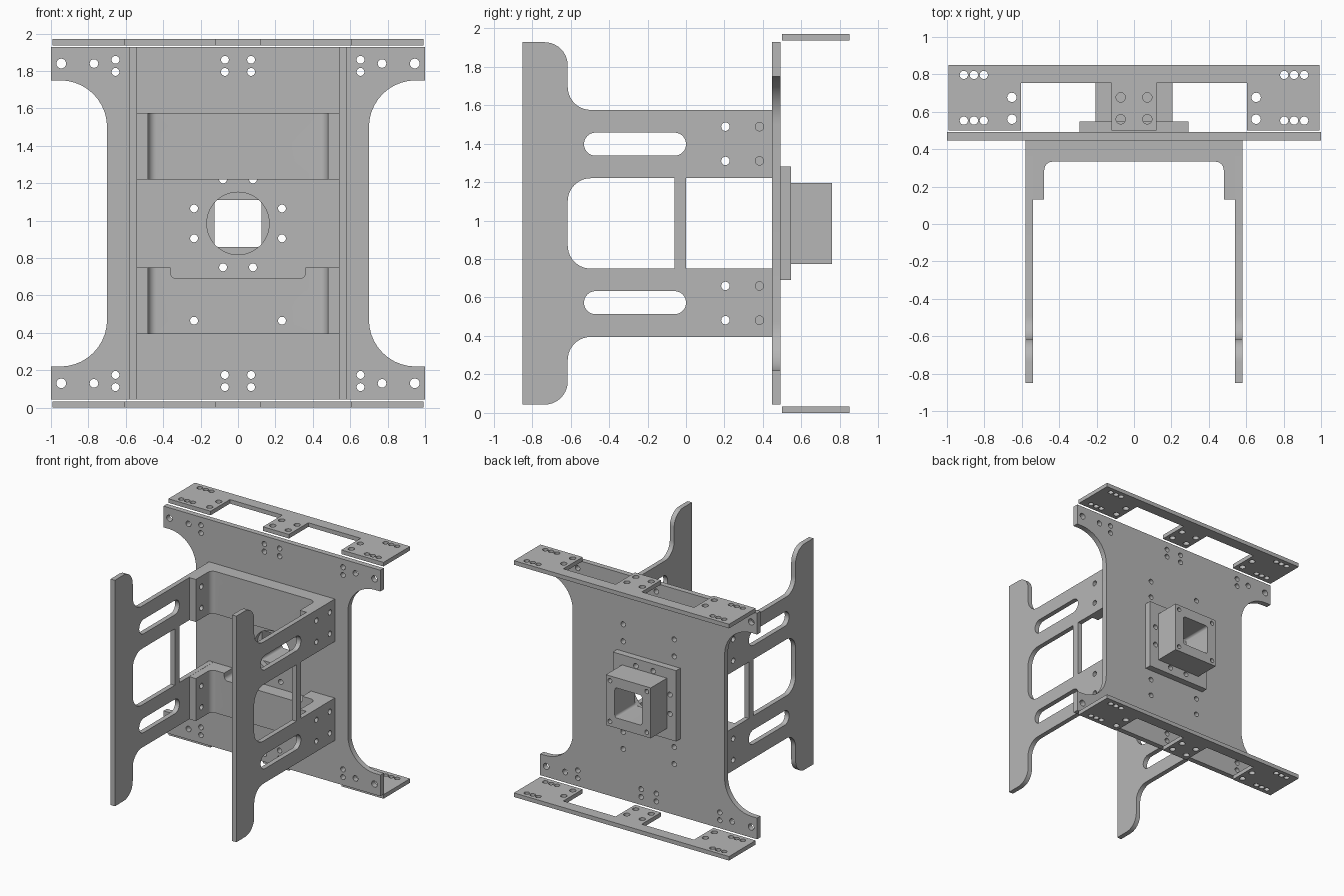
import bpy, bmesh, math
from mathutils import Vector

cube = bpy.data.objects.get("Cube")
if cube:
    bpy.data.objects.remove(cube)

metal = bpy.data.materials.new("plain grey metal")
metal.use_nodes = True
GREY = (0.47, 0.47, 0.47, 1)
metal.diffuse_color = GREY
metal.node_tree.nodes["Principled BSDF"].inputs["Base Color"].default_value = GREY

MID = 0.985                      # height of the horizontal symmetry plane
SIDES = (-1, 1)


def rounded(points, steps=10):
    """Closed outline from (u, v, radius) corners, each corner filleted."""
    out = []
    for i, (u, v, r) in enumerate(points):
        p = Vector((u, v))
        if r == 0:
            out.append(p)
            continue
        a = (Vector(points[i - 1][:2]) - p).normalized()
        b = (Vector(points[(i + 1) % len(points)][:2]) - p).normalized()
        half = a.angle(b) / 2
        centre = p + (a + b).normalized() * r / math.sin(half)
        start = p + a * r / math.tan(half) - centre
        end = p + b * r / math.tan(half) - centre
        turn = math.atan2(start.x * end.y - start.y * end.x, start.dot(end))
        for k in range(steps + 1):
            t = turn * k / steps
            c, s = math.cos(t), math.sin(t)
            out.append(centre + Vector((start.x * c - start.y * s, start.x * s + start.y * c)))
    return out


def rect(u0, u1, v0, v1, r=0):
    return rounded([(u0, v0, r), (u1, v0, r), (u1, v1, r), (u0, v1, r)])


def circle(u, v, r, n=24):
    return [Vector((u + r * math.cos(k * math.tau / n), v + r * math.sin(k * math.tau / n)))
            for k in range(n)]


def slab(name, axis, lo, hi, loops):
    """Extrude an outline with holes along an axis, from lo to hi."""
    curve = bpy.data.curves.new(name, 'CURVE')
    curve.dimensions = '2D'
    curve.fill_mode = 'BOTH'
    curve.extrude = (hi - lo) / 2
    for loop in loops:
        sp = curve.splines.new('POLY')
        sp.points.add(len(loop) - 1)
        for pt, q in zip(sp.points, loop):
            pt.co = (q.x, q.y, 0, 1)
        sp.use_cyclic_u = True
    temp = bpy.data.objects.new(name + " outline", curve)
    bpy.context.collection.objects.link(temp)
    bpy.context.view_layer.update()
    mesh = bpy.data.meshes.new_from_object(temp.evaluated_get(bpy.context.evaluated_depsgraph_get()))
    bpy.data.objects.remove(temp)
    bm = bmesh.new()
    bm.from_mesh(mesh)
    bmesh.ops.remove_doubles(bm, verts=bm.verts, dist=1e-5)
    for v in bm.verts:
        u, w, d = v.co.x, v.co.y, v.co.z + (lo + hi) / 2
        v.co = {'x': (d, u, w), 'y': (u, d, w), 'z': (u, w, d)}[axis]
    bmesh.ops.recalc_face_normals(bm, faces=bm.faces)
    bm.to_mesh(mesh)
    bm.free()
    mesh.materials.clear()
    mesh.materials.append(metal)
    obj = bpy.data.objects.new(name, mesh)
    bpy.context.collection.objects.link(obj)
    smooth(obj)
    return obj


def smooth(obj):
    bpy.ops.object.select_all(action='DESELECT')
    obj.select_set(True)
    bpy.context.view_layer.objects.active = obj
    bpy.ops.object.shade_smooth_by_angle(angle=math.radians(30))


def cut(obj, cutters):
    for c in cutters:
        mod = obj.modifiers.new("cut", 'BOOLEAN')
        mod.operation = 'DIFFERENCE'
        mod.solver = 'EXACT'
        mod.object = c
        bpy.context.view_layer.objects.active = obj
        bpy.ops.object.modifier_apply(modifier=mod.name)
        bpy.data.objects.remove(c)
    smooth(obj)


def quad(u, dv, r):
    """Four holes mirrored about the centre line and the mid height."""
    return [circle(a * u, MID + b * dv, r) for a in SIDES for b in SIDES]


def symmetric(half):
    """Complete an upper half outline by mirroring it below the mid height."""
    return half + [(u, 2 * MID - v, r) for u, v, r in reversed(half)]


# Main upright plate with four ears
ear = [(0.7, 1.75, 0.25), (1, 1.75, 0), (1, 1.927, 0)]
outline = symmetric(ear + [(-u, v, r) for u, v, r in reversed(ear)])
flange_holes = quad(0.08, 0.235, 0.021) + quad(0.235, 0.08, 0.021)
holes = quad(0.945, 0.855, 0.026) + quad(0.77, 0.855, 0.023)
for x in (0.655, 0.07):
    holes += quad(x, 0.875, 0.021) + quad(x, 0.81, 0.021)
holes += quad(0.235, 0.52, 0.021) + quad(0.235, 0.378, 0.021) + flange_holes
slab("main_plate", 'y', 0.447, 0.492, [rounded(outline)] + holes + [circle(0, MID, 0.167, 48)])

# Square tube mount on the back
tunnel = rect(-0.125, 0.125, MID - 0.125, MID + 0.125, 0.02)
slab("mount_flange", 'y', 0.492, 0.547, [rect(-0.292, 0.292, MID - 0.295, MID + 0.295), tunnel] + flange_holes)
slab("mount_block", 'y', 0.547, 0.76,
     [rect(-0.207, 0.207, MID - 0.21, MID + 0.21), tunnel] + quad(0.17, 0.17, 0.018))

# Side plates with arms, slots and a rounded front blade
side_half = [(0, 1.22, 0), (0.447, 1.22, 0), (0.447, 1.575, 0), (-0.615, 1.575, 0.12),
             (-0.615, 1.927, 0.12), (-0.85, 1.927, 0)]
side_loops = [rounded(symmetric(side_half)),
              rounded([(-0.615, 0.75, 0.12), (-0.06, 0.75, 0), (-0.06, 1.22, 0), (-0.615, 1.22, 0.12)])]
for s in SIDES:
    mid_slot = MID + s * 0.412
    side_loops.append(rect(-0.53, 0, mid_slot - 0.06, mid_slot + 0.06, 0.0595))
    side_loops += [circle(y, MID + s * d, 0.022) for y in (0.205, 0.382) for d in (0.325, 0.503)]
for s, word in zip(SIDES, ("right", "left")):
    slab(word + "_side_plate", 'x', s * 0.56 - 0.02, s * 0.56 + 0.02, side_loops)

# U-shaped brackets joining the side plates to the main plate
u_half = [(0.54, 0.447, 0), (0.54, 0.13, 0), (0.48, 0.13, 0), (0.48, 0.333, 0.045)]
u_shape = rounded(u_half + [(-x, y, r) for x, y, r in reversed(u_half)])
for s, word in zip(SIDES, ("lower", "upper")):
    z0, z1 = sorted((MID + s * 0.236, MID + s * 0.59))
    bracket = slab(word + "_bracket", 'z', z0, z1, [u_shape])
    notch = [(-0.36, MID + s * 0.2, 0), (-0.36, MID + s * 0.295, 0.03),
             (0.36, MID + s * 0.295, 0.03), (0.36, MID + s * 0.2, 0)]
    cutters = [slab("notch_cutter", 'y', 0.05, 0.6, [rounded(notch)])]
    for x in SIDES:
        for d in (0.378, 0.52):
            cutters.append(slab("bolt_cutter", 'y', 0.2, 0.6, [circle(x * 0.235, MID + s * d, 0.021)]))
        for y in (0.205, 0.382):
            for d in (0.325, 0.503):
                cutters.append(slab("side_bolt_cutter", 'x', x * 0.51 - 0.06, x * 0.51 + 0.06,
                                    [circle(y, MID + s * d, 0.022)]))
    cut(bracket, cutters)

# Horizontal mounting strips above and below, with two open notches
strip_half = [(0.12, 0.5, 0), (0.12, 0.755, 0), (0.603, 0.755, 0), (0.603, 0.5, 0),
              (0.992, 0.5, 0), (0.992, 0.85, 0)]
strip = [rounded(strip_half + [(-x, y, r) for x, y, r in reversed(strip_half)])]
for s in SIDES:
    strip += [circle(s * x, y, 0.022) for x in (0.803, 0.856, 0.91) for y in (0.553, 0.797)]
    strip += [circle(s * x, y, 0.025) for x in (0.653, 0.071) for y in (0.56, 0.677)]
for s, word in zip(SIDES, ("bottom", "top")):
    z = MID + s * 0.968
    slab(word + "_strip", 'z', z - 0.017, z + 0.017, strip)
